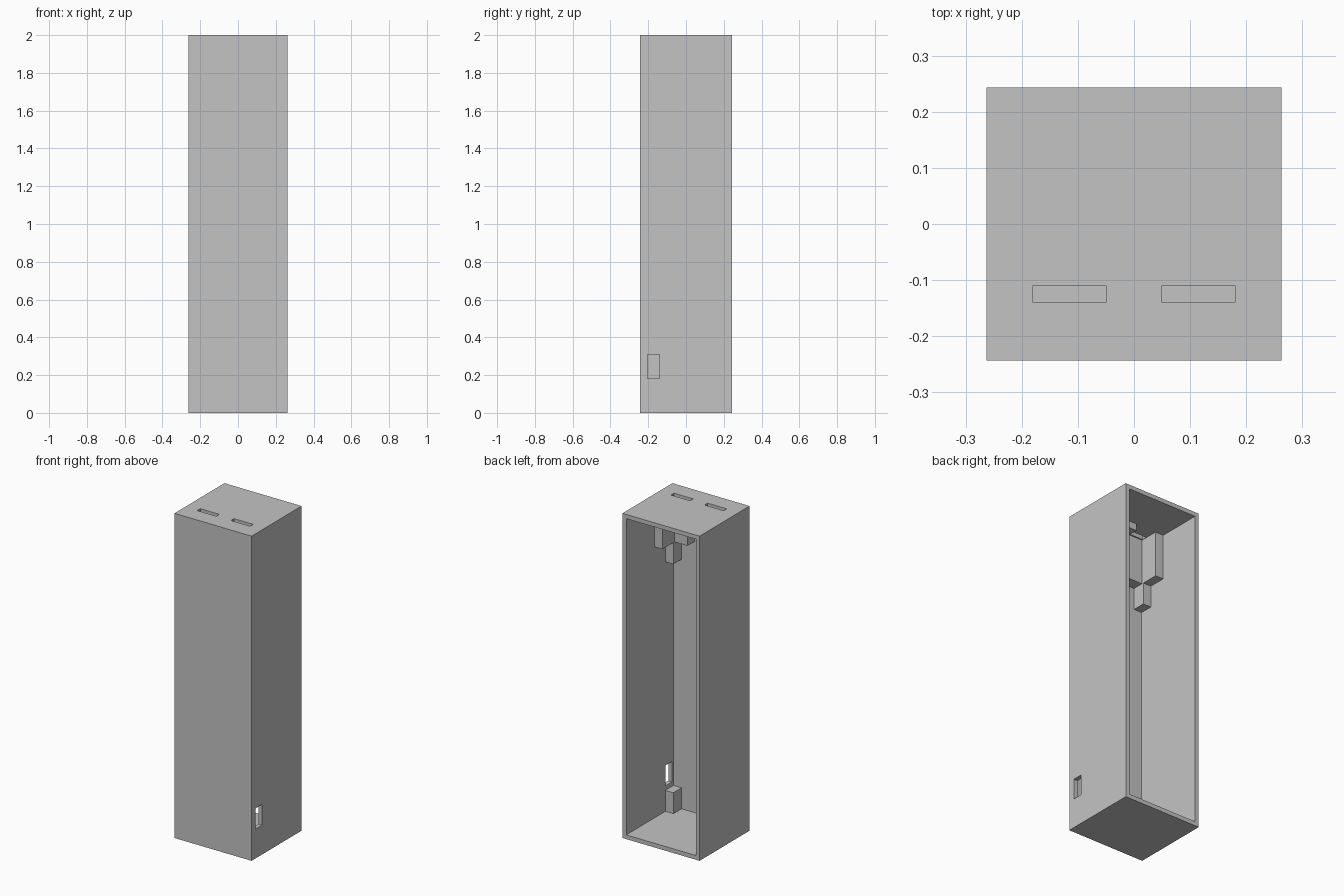
import bpy
import bmesh

old = bpy.data.objects.get("Cube")
if old:
    bpy.data.objects.remove(old, do_unlink=True)

# One plain grey for the whole model
GREY = (0.55, 0.55, 0.55, 1.0)
grey = bpy.data.materials.new("plain_grey")
grey.use_nodes = True
grey.diffuse_color = GREY
grey.node_tree.nodes["Principled BSDF"].inputs["Base Color"].default_value = GREY

W, D, H = 0.263, 0.243, 2.0      # half width, half depth, height
T = 0.026                        # panel thickness
IN_X, FRONT, CEIL = W - T, -D + T, H - T


def prism(name, outline, z0, z1):
    """Extrude a flat outline upward from z0 to z1."""
    bm = bmesh.new()
    face = bm.faces.new([bm.verts.new((x, y, z0)) for x, y in outline])
    top = bmesh.ops.extrude_face_region(bm, geom=[face])["geom"]
    verts = [v for v in top if isinstance(v, bmesh.types.BMVert)]
    bmesh.ops.translate(bm, verts=verts, vec=(0, 0, z1 - z0))
    bmesh.ops.recalc_face_normals(bm, faces=bm.faces)
    mesh = bpy.data.meshes.new(name)
    bm.to_mesh(mesh)
    bm.free()
    mesh.materials.append(grey)
    obj = bpy.data.objects.new(name, mesh)
    bpy.context.collection.objects.link(obj)
    return obj


def box(name, x0, x1, y0, y1, z0, z1):
    return prism(name, [(x0, y0), (x1, y0), (x1, y1), (x0, y1)], z0, z1)


def cut(target, cutter):
    """Subtract the cutter from the target, then discard it."""
    cutter.hide_render = True
    mod = target.modifiers.new("cut", "BOOLEAN")
    mod.operation = "DIFFERENCE"
    mod.solver = "EXACT"
    mod.object = cutter
    bpy.context.view_layer.objects.active = target
    bpy.ops.object.modifier_apply(modifier=mod.name)
    bpy.data.objects.remove(cutter, do_unlink=True)


# Tall cabinet, open at the back
cabinet = box("cabinet_shell", -W, W, -D, D, 0, H)
cut(cabinet, box("cavity_cutter", -IN_X, IN_X, FRONT, D + 0.1, T, CEIL))

# Two slots through the top panel, one opening through the left side
for s in (-1, 1):
    xs = sorted((s * 0.05, s * 0.18))
    cut(cabinet, box("top_slot_cutter", *xs, -0.14, -0.11, CEIL - 0.02, H + 0.1))
cut(cabinet, box("side_slot_cutter", IN_X - 0.02, W + 0.1, -0.203, -0.141, 0.182, 0.308))

# Inner corner blocks and L-shaped slot guides on both sides
STEP, GUIDE_Z = 0.182, 1.696
for s, side in ((1, "left"), (-1, "right")):
    xs = sorted((s * STEP, s * IN_X))
    box(side + "_bottom_corner_block", *xs, FRONT, -0.137, T, 0.155)
    box(side + "_upper_corner_block", *xs, FRONT, -0.137, 1.563, GUIDE_Z)
    outline = [(IN_X, FRONT), (IN_X, -0.031), (STEP, -0.031),
               (STEP, -0.148), (0.093, -0.148), (0.093, FRONT)]
    prism(side + "_slot_guide", [(s * x, y) for x, y in outline], GUIDE_Z, CEIL)

# Low block under the ceiling between the slots
box("centre_ceiling_block", -0.044, 0.044, FRONT, -0.03, CEIL - 0.042, CEIL)
